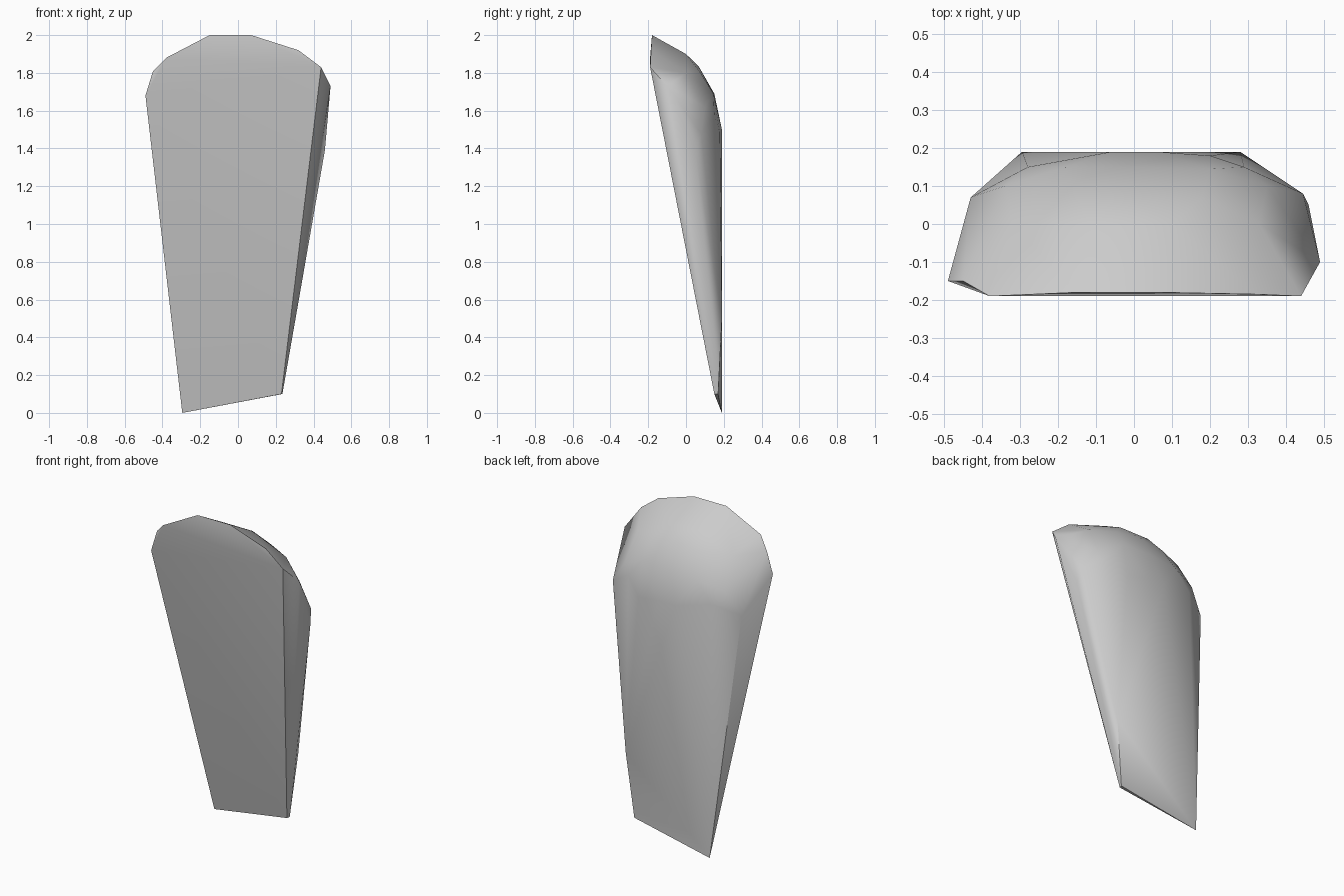
import bpy
import bmesh
import math

cube = bpy.data.objects.get("Cube")
if cube:
    bpy.data.objects.remove(cube, do_unlink=True)


def make_material(name, colour):
    material = bpy.data.materials.new(name)
    material.use_nodes = True
    material.diffuse_color = colour
    material.node_tree.nodes["Principled BSDF"].inputs["Base Color"].default_value = colour
    return material


def make_hull(name, sections, material):
    """Wrap a tight convex skin around the given sections."""
    bm = bmesh.new()
    for section in sections:
        for point in section:
            bm.verts.new(point)
    hull = bmesh.ops.convex_hull(bm, input=bm.verts[:])
    spare = {v for key in ("geom_interior", "geom_unused") for v in hull[key]
             if isinstance(v, bmesh.types.BMVert)}
    spare |= {v for v in bm.verts if not v.link_faces}
    bmesh.ops.delete(bm, geom=list(spare), context="VERTS")
    # Merge the small triangles of each flat facet
    bmesh.ops.dissolve_limit(bm, angle_limit=math.radians(1),
                             verts=bm.verts[:], edges=bm.edges[:])
    bmesh.ops.recalc_face_normals(bm, faces=bm.faces[:])

    mesh = bpy.data.meshes.new(name)
    bm.to_mesh(mesh)
    bm.free()
    mesh.materials.append(material)
    obj = bpy.data.objects.new(name, mesh)
    bpy.context.collection.objects.link(obj)
    bpy.ops.object.select_all(action="DESELECT")
    obj.select_set(True)
    bpy.context.view_layer.objects.active = obj
    bpy.ops.object.shade_smooth_by_angle(angle=math.radians(45))
    return obj


# Slanted foot of the slab
foot = [(-.295, .19, 0), (.23, .15, .1), (.235, .17, .1)]

# Rim of the flat leaning front, from one shoulder over the crown to the other
front_rim = [(-.49, -.15, 1.68), (-.45, -.15, 1.81), (-.38, -.19, 1.88),
             (-.15, -.18, 2), (.07, -.18, 2), (.32, -.185, 1.92),
             (.44, -.19, 1.83), (.49, -.1, 1.73)]

# Widest line of the sides, behind the rim
sides = [(-.43, .07, 1.49), (.46, .05, 1.39), (.445, .08, 1.48)]

# Rounded crown, stepping down from the rim to the back
crown = [(-.32, 0, 1.81), (-.1, 0, 1.9), (.1, 0, 1.9), (.33, 0, 1.8),
         (-.15, .07, 1.81), (0, .07, 1.83), (.18, .07, 1.81),
         (-.34, .1, 1.63), (.35, .1, 1.62),
         (-.18, .15, 1.67), (0, .15, 1.69), (.2, .145, 1.69),
         (-.28, .15, 1.55), (.29, .15, 1.58)]

# Flat back
back = [(-.06, .19, 1.5), (.06, .19, 1.5), (.2, .18, 1.48), (.28, .19, .5)]

stone = make_material("stone grey", (.6, .6, .6, 1))
make_hull("stone_slab", [foot, front_rim, sides, crown, back], stone)
